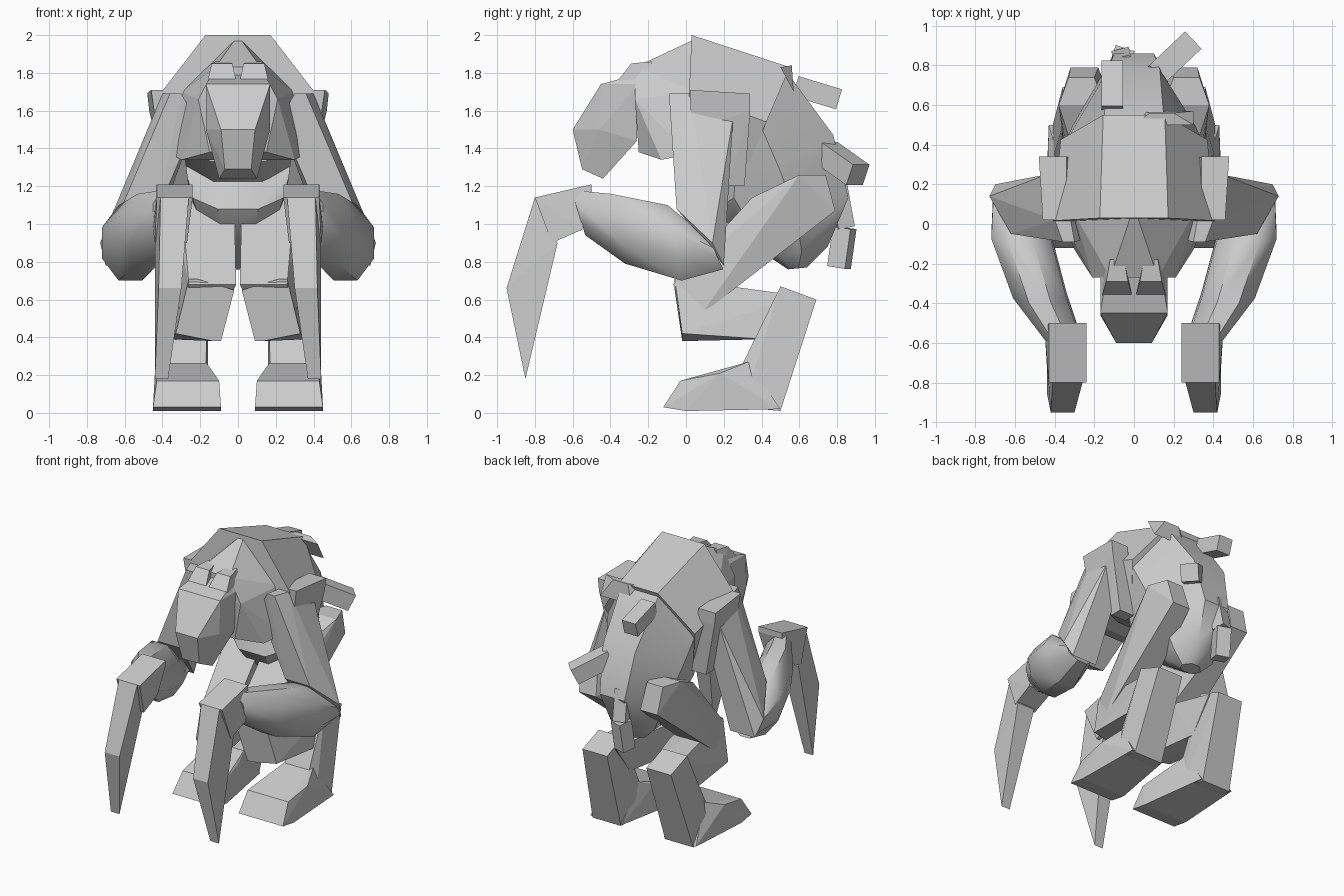
import bpy, bmesh
from math import cos, sin, pi
from mathutils import Vector


def finish(name, bm, mirror=False, smooth=None):
    bmesh.ops.recalc_face_normals(bm, faces=bm.faces)
    me = bpy.data.meshes.new(name)
    bm.to_mesh(me)
    bm.free()
    ob = bpy.data.objects.new(name, me)
    bpy.context.collection.objects.link(ob)
    if mirror:
        mod = ob.modifiers.new("mirror", 'MIRROR')
        mod.use_mirror_merge = False
    if smooth:
        bpy.ops.object.select_all(action='DESELECT')
        ob.select_set(True)
        bpy.context.view_layer.objects.active = ob
        bpy.ops.object.shade_smooth_by_angle(angle=smooth)
    return ob


def solid(name, profile, mirror=True):
    """Convex block from side-profile corners (y, z, x_inner, x_outer)."""
    bm = bmesh.new()
    for y, z, x0, x1 in profile:
        bm.verts.new((x0, y, z))
        bm.verts.new((x1, y, z))
    res = bmesh.ops.convex_hull(bm, input=bm.verts)
    loose = [v for v in bm.verts if not v.link_faces]
    bmesh.ops.delete(bm, geom=loose, context='VERTS')
    bmesh.ops.dissolve_limit(bm, angle_limit=0.04, verts=bm.verts, edges=bm.edges)
    return finish(name, bm, mirror)


def loft(name, rings, mirror=False, smooth=0.6):
    bm = bmesh.new()
    rows = [[bm.verts.new(p) for p in r] for r in rings]
    n = len(rows[0])
    for a, b in zip(rows, rows[1:]):
        for i in range(n):
            j = (i + 1) % n
            bm.faces.new((a[i], a[j], b[j], b[i]))
    bm.faces.new(rows[0])
    bm.faces.new(rows[-1])
    return finish(name, bm, mirror, smooth)


def beam(name, a, b, size):
    a, b = Vector(a), Vector(b)
    q = (b - a).to_track_quat('Z', 'Y')
    bm = bmesh.new()
    bmesh.ops.create_cube(bm, size=1)
    for v in bm.verts:
        v.co = (a + b) / 2 + q @ Vector((v.co.x * size, v.co.y * size,
                                         v.co.z * (b - a).length))
    return finish(name, bm)


# Hunched torso: section outline as (width fraction, drop from back to belly)
SECTION = [(0.42, 0), (1, 0.46), (0.78, 0.85), (0.35, 1)]


def torso_ring(yt, zt, yb, zb, hw):
    half = [(w * hw, yt + (yb - yt) * t, zt + (zb - zt) * t) for w, t in SECTION]
    return half + [(-x, y, z) for x, y, z in reversed(half)]


loft("back_shell", [torso_ring(0.03, 2.0, 0.0, 1.33, 0.41),
                    torso_ring(0.55, 1.83, 0.28, 1.2, 0.37)])
loft("abdomen", [torso_ring(0.53, 1.81, 0.22, 1.22, 0.36),
                 torso_ring(0.78, 1.47, 0.16, 1.08, 0.31),
                 torso_ring(0.86, 1.14, 0.26, 0.95, 0.24),
                 torso_ring(0.75, 0.88, 0.45, 0.82, 0.17),
                 torso_ring(0.64, 0.77, 0.54, 0.76, 0.08)])

# Neck and collar
solid("neck", [(0.03, 1.97, -.02, .02), (0.05, 1.7, -.3, .3), (0.02, 1.37, -.36, .36),
               (-0.27, 1.83, -.12, .12), (-0.27, 1.66, -.21, .21),
               (-0.25, 1.38, -.15, .15), (-0.13, 1.34, -.3, .3)], False)

# Head with two crest prongs
solid("head", [(-0.27, 1.79, -.14, .14), (-0.45, 1.74, -.17, .17),
               (-0.25, 1.74, -.17, .17), (-0.6, 1.5, -.09, .09),
               (-0.46, 1.5, -.17, .17), (-0.55, 1.29, -.07, .07),
               (-0.44, 1.24, -.1, .1), (-0.26, 1.44, -.15, .15)], False)
solid("head_crest", [(-0.18, 1.86, .05, .12), (-0.29, 1.85, .03, .14),
                     (-0.36, 1.76, .01, .16), (-0.18, 1.7, .05, .16)])

# Shoulders and arms
solid("shoulder", [(0.02, 1.71, .34, .46), (0.34, 1.69, .34, .48), (0.34, 1.6, .34, .47),
                   (0.31, 1.2, .26, .38), (0.22, 1.2, .26, .38), (0.03, 1.5, .3, .43)])
solid("upper_arm", [(-0.09, 1.69, .3, .36), (0.02, 1.69, .32, .4), (0.25, 1.57, .3, .44),
                    (-0.07, 1.55, .22, .4), (-0.05, 1.08, .42, .62),
                    (0.14, 0.9, .5, .73), (0.2, 0.78, .5, .7)])


def arm_ring(y, x0, x1, z0, z1):
    ring = []
    for i in range(8):
        a = pi / 8 + i * pi / 4
        ring.append(((x0 + x1) / 2 + (x1 - x0) * 0.54 * cos(a), y - 0.04 * sin(a),
                     (z0 + z1) / 2 + (z1 - z0) * 0.54 * sin(a)))
    return ring


loft("forearm", [arm_ring(0.16, .52, .71, .76, .92), arm_ring(-0.06, .42, .72, .7, 1.1),
                 arm_ring(-0.36, .34, .61, .79, 1.16), arm_ring(-0.57, .27, .45, .94, 1.18)],
     mirror=True, smooth=0.8)
solid("wrist", [(-0.5, 1.21, .24, .43), (-0.8, 1.14, .24, .43),
                (-0.71, 0.9, .27, .44), (-0.55, 0.97, .27, .45), (-0.5, 1.17, .24, .43)])
solid("blade", [(-0.8, 1.14, .26, .41), (-0.95, 0.66, .3, .42),
                (-0.85, 0.18, .37, .44), (-0.68, 0.9, .3, .44)])

# Digitigrade legs
solid("thigh", [(-0.07, 0.68, .01, .26), (0.08, 0.52, .08, .31), (0.79, 1.07, .18, .32),
                (0.74, 1.26, .2, .33), (0.6, 1.26, .15, .38), (0.35, 1.14, .02, .3)])
solid("lower_leg", [(-0.06, 0.65, .02, .06), (-0.06, 0.71, .22, .26),
                    (-0.02, 0.38, .09, .13), (-0.02, 0.42, .28, .33),
                    (0.42, 0.39, .16, .36), (0.6, 0.62, .15, .34), (0.3, 0.65, .08, .3)])
solid("shank", [(0.5, 0.67, .16, .36), (0.69, 0.6, .16, .36), (0.5, 0.01, .18, .41),
                (0.3, 0.03, .16, .42), (0.29, 0.24, .17, .37)])
solid("foot", [(-0.12, 0.03, .09, .45), (-0.03, 0.17, .1, .43), (0.18, 0.21, .13, .44),
               (0.33, 0.27, .17, .38), (0.5, 0.02, .17, .43), (0.0, 0.01, .09, .45)])

# Growths along the back
beam("back_growth_upper", (-0.11, 0.58, 1.73), (-0.11, 0.81, 1.66), 0.11)
beam("back_growth_side", (0.1, 0.74, 1.38), (0.28, 0.91, 1.26), 0.12)
beam("back_growth_mid", (-0.05, 0.8, 1.2), (-0.06, 0.84, 0.98), 0.09)
beam("back_growth_lower", (-0.06, 0.84, 0.98), (-0.07, 0.81, 0.77), 0.1)
solid("back_ridge", [(0.5, 1.83, 0, .3), (0.56, 1.84, .08, .2), (0.57, 1.7, .05, .3)], False)
